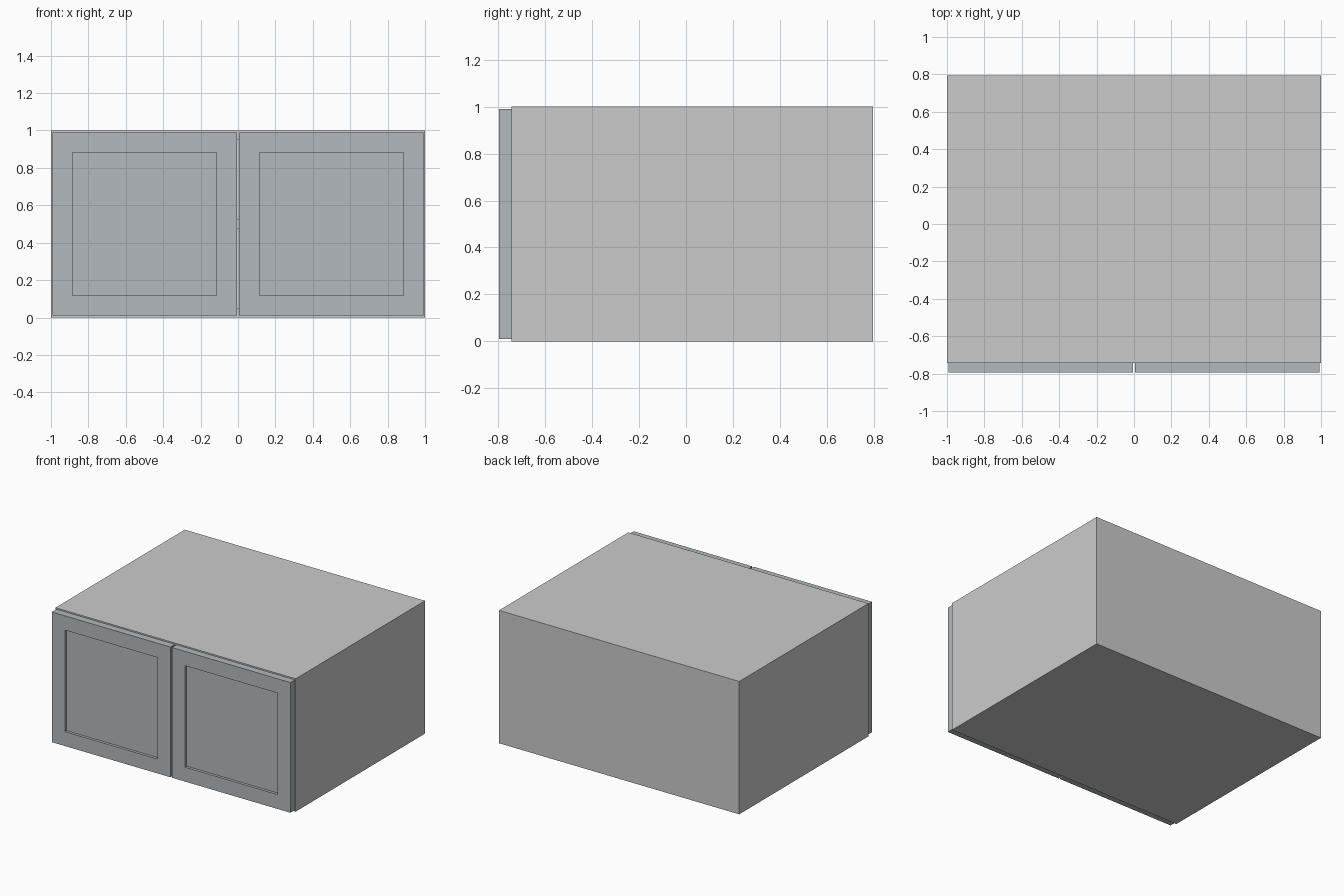
import bpy, bmesh
from mathutils import Vector

if "Cube" in bpy.data.objects:
    bpy.data.objects.remove(bpy.data.objects["Cube"])

T = 0.05                       # board thickness
FRONT, BACK = -0.742, 0.795    # carcass depth range


def board(name, lo, hi, edit=None):
    """Box between two corners, with an optional bmesh edit."""
    lo, hi = Vector(lo), Vector(hi)
    bm = bmesh.new()
    bmesh.ops.create_cube(bm, size=1)
    bmesh.ops.scale(bm, vec=hi - lo, verts=bm.verts)
    bmesh.ops.translate(bm, vec=(lo + hi) / 2, verts=bm.verts)
    if edit:
        edit(bm)
    mesh = bpy.data.meshes.new(name)
    bm.to_mesh(mesh)
    bm.free()
    obj = bpy.data.objects.new(name, mesh)
    bpy.context.collection.objects.link(obj)
    return obj


def recess_panel(bm):
    """Inset the front face and push the panel back behind its frame."""
    bm.normal_update()
    face = min(bm.faces, key=lambda f: f.calc_center_median().y)
    bmesh.ops.inset_region(bm, faces=[face], thickness=0.153)
    sunk = bmesh.ops.extrude_discrete_faces(bm, faces=[face])["faces"][0]
    bmesh.ops.translate(bm, vec=(0, 0.02, 0), verts=sunk.verts)


# Carcass: two sides, three horizontal boards and a thin back
board("left_side", (-1, FRONT, 0), (-1 + T, BACK, 1))
board("right_side", (1 - T, FRONT, 0), (1, BACK, 1))
for name, z in (("bottom_board", 0), ("shelf", 0.475), ("top_board", 0.95)):
    board(name, (-1 + T, FRONT, z), (1 - T, BACK - 0.02, z + T))
board("back_panel", (-1 + T, BACK - 0.02, 0), (1 - T, BACK, 1))

# Pair of framed doors
paint = bpy.data.materials.new("door_paint")
paint.diffuse_color = (0.45, 0.49, 0.51, 1)
paint.use_nodes = True
paint.node_tree.nodes["Principled BSDF"].inputs["Base Color"].default_value = paint.diffuse_color
for name, x0, x1 in (("left_door", -0.993, -0.006), ("right_door", 0.006, 0.993)):
    door = board(name, (x0, -0.795, 0.01), (x1, FRONT, 0.99), recess_panel)
    door.data.materials.append(paint)
